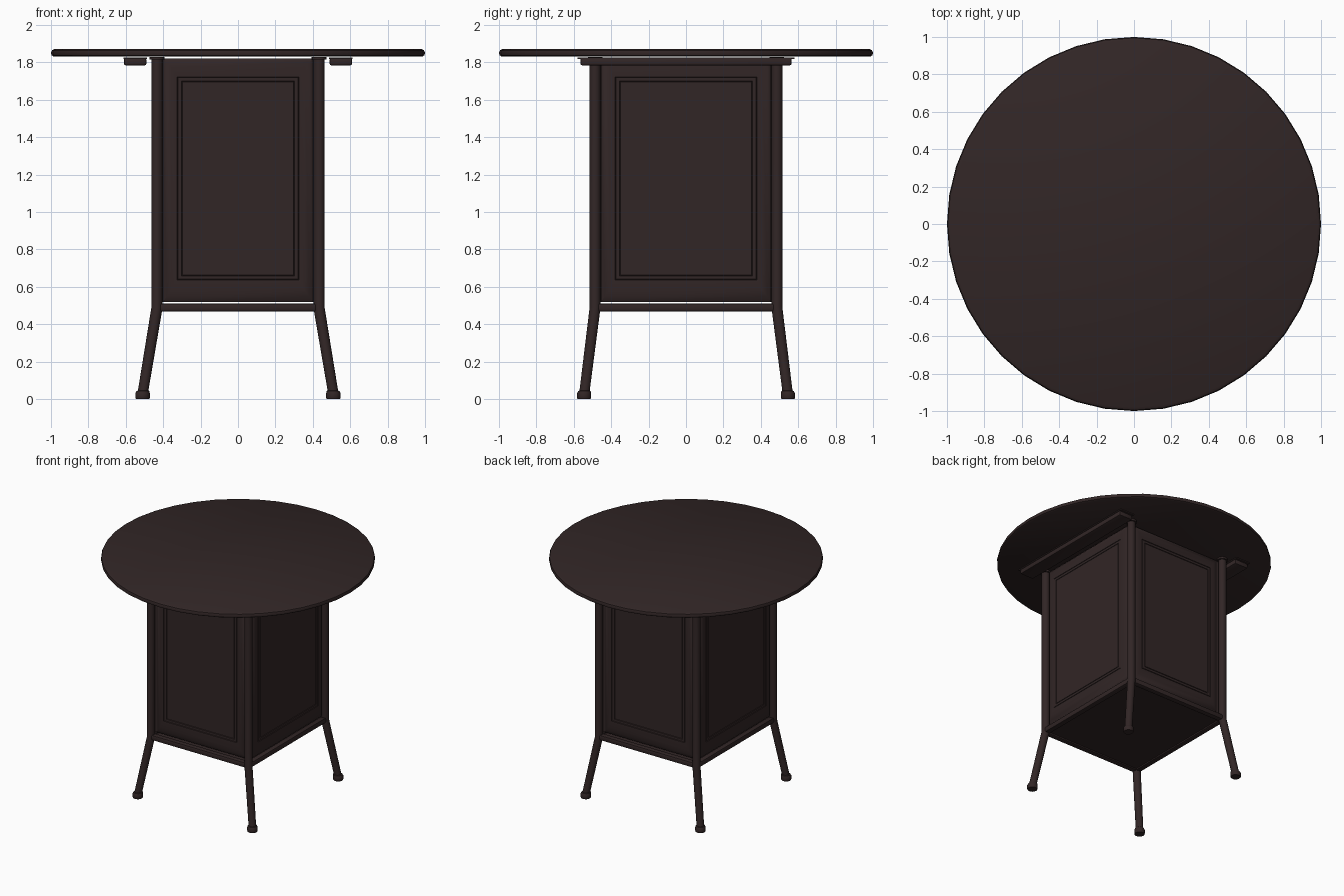
import bpy, bmesh, math
from mathutils import Matrix

if "Cube" in bpy.data.objects:
    bpy.data.objects.remove(bpy.data.objects["Cube"])

wood = bpy.data.materials.new("dark_brown_wood")
wood.diffuse_color = (0.031, 0.019, 0.019, 1)
wood.use_nodes = True
wood.node_tree.nodes["Principled BSDF"].inputs["Base Color"].default_value = wood.diffuse_color


def finish(bm, name, angle=35):
    bmesh.ops.recalc_face_normals(bm, faces=bm.faces)
    me = bpy.data.meshes.new(name)
    bm.to_mesh(me)
    bm.free()
    me.materials.append(wood)
    ob = bpy.data.objects.new(name, me)
    bpy.context.collection.objects.link(ob)
    bpy.ops.object.select_all(action='DESELECT')
    ob.select_set(True)
    bpy.context.view_layer.objects.active = ob
    bpy.ops.object.shade_smooth_by_angle(angle=math.radians(angle))
    return ob


def loft(name, loops):
    """Skin a list of equal-length point loops and cap both ends."""
    bm = bmesh.new()
    rings = [[bm.verts.new(p) for p in loop] for loop in loops]
    n = len(rings[0])
    for a, b in zip(rings, rings[1:]):
        for i in range(n):
            j = (i + 1) % n
            bm.faces.new((a[i], a[j], b[j], b[i]))
    bm.faces.new(rings[0])
    bm.faces.new(rings[-1])
    return finish(bm, name)


def circle(cx, cy, z, r, n):
    return [(cx + r * math.cos(2 * math.pi * i / n),
             cy + r * math.sin(2 * math.pi * i / n), z) for i in range(n)]


def box(name, centre, size, bevel=0.0):
    bm = bmesh.new()
    bmesh.ops.create_cube(bm, size=1, matrix=Matrix.Translation(centre) @ Matrix.Diagonal((*size, 1)))
    if bevel:
        bmesh.ops.bevel(bm, geom=bm.edges[:], offset=bevel, segments=2, profile=0.5, affect='EDGES')
    return finish(bm, name)


# Round top with softened rim
loft("table_top", [circle(0, 0, z, r, 40) for z, r in
                   ((1.831, 0.985), (1.838, 0.997), (1.85, 1.0), (1.864, 0.995), (1.872, 0.98))])

# Posts that splay into legs with small feet: (x, y, z, radius)
PX, PY = 0.433, 0.486
leg = [(0.51, 0.545, 0, 0.036), (0.51, 0.545, 0.008, 0.039), (0.51, 0.545, 0.03, 0.039),
       (0.508, 0.543, 0.043, 0.034), (0.507, 0.542, 0.046, 0.028), (PX, PY, 0.49, 0.03),
       (PX, PY, 1.815, 0.03), (PX, PY, 1.816, 0.04), (PX, PY, 1.83, 0.04)]
for sx, nx in ((-1, "left"), (1, "right")):
    for sy, ny in ((-1, "front"), (1, "back")):
        loft(f"{ny}_{nx}_leg", [circle(sx * x, sy * y, z, r, 14) for x, y, z, r in leg])


# Raised panel with sloping rim and two fine grooves
def panel(name, half, dist, turn):
    z0, z1 = 0.518, 1.821
    g = 0.005
    # (side margin, bottom margin, top margin, height outwards)
    steps = [(0, 0, 0, -0.045), (0, 0, 0, -0.022), (0.02, 0.03, 0.02, -0.006), (0.045, 0.065, 0.045, 0)]
    for s, b, t in ((0.075, 0.118, 0.098), (0.1, 0.14, 0.12)):
        steps += [(s, b, t, 0), (s + g / 2, b + g / 2, t + g / 2, -0.006), (s + g, b + g, t + g, 0)]
    loops = []
    for s, b, t, d in steps:
        w, y = half - s, -(dist + d)
        pts = [(-w, z0 + b), (w, z0 + b), (w, z1 - t), (-w, z1 - t)]
        loops.append([(x, y, z) for x, z in pts])
    loft(name, loops).rotation_euler.z = turn


panel("front_panel", 0.402, 0.478, 0)
panel("right_panel", 0.455, 0.445, math.pi / 2)
panel("back_panel", 0.402, 0.478, math.pi)
panel("left_panel", 0.455, 0.445, -math.pi / 2)

# Bottom rails and floor board
for s, ny, nx in ((-1, "front", "left"), (1, "back", "right")):
    box(f"{ny}_rail", (0, s * PY, 0.49), (2 * PX, 0.045, 0.042), 0.01)
    box(f"{nx}_rail", (s * PX, 0, 0.49), (0.045, 2 * PY, 0.042), 0.01)
box("floor_board", (0, 0, 0.49), (2 * PX, 2 * PY, 0.02))

# Cleats under the top, with a thin mounting strip
for s, n in ((-1, "left"), (1, "right")):
    box(f"{n}_cleat", (s * 0.55, 0, 1.804), (0.12, 1.13, 0.04), 0.01)
    box(f"{n}_cleat_strip", (s * 0.55, 0, 1.823), (0.125, 1.16, 0.008))
